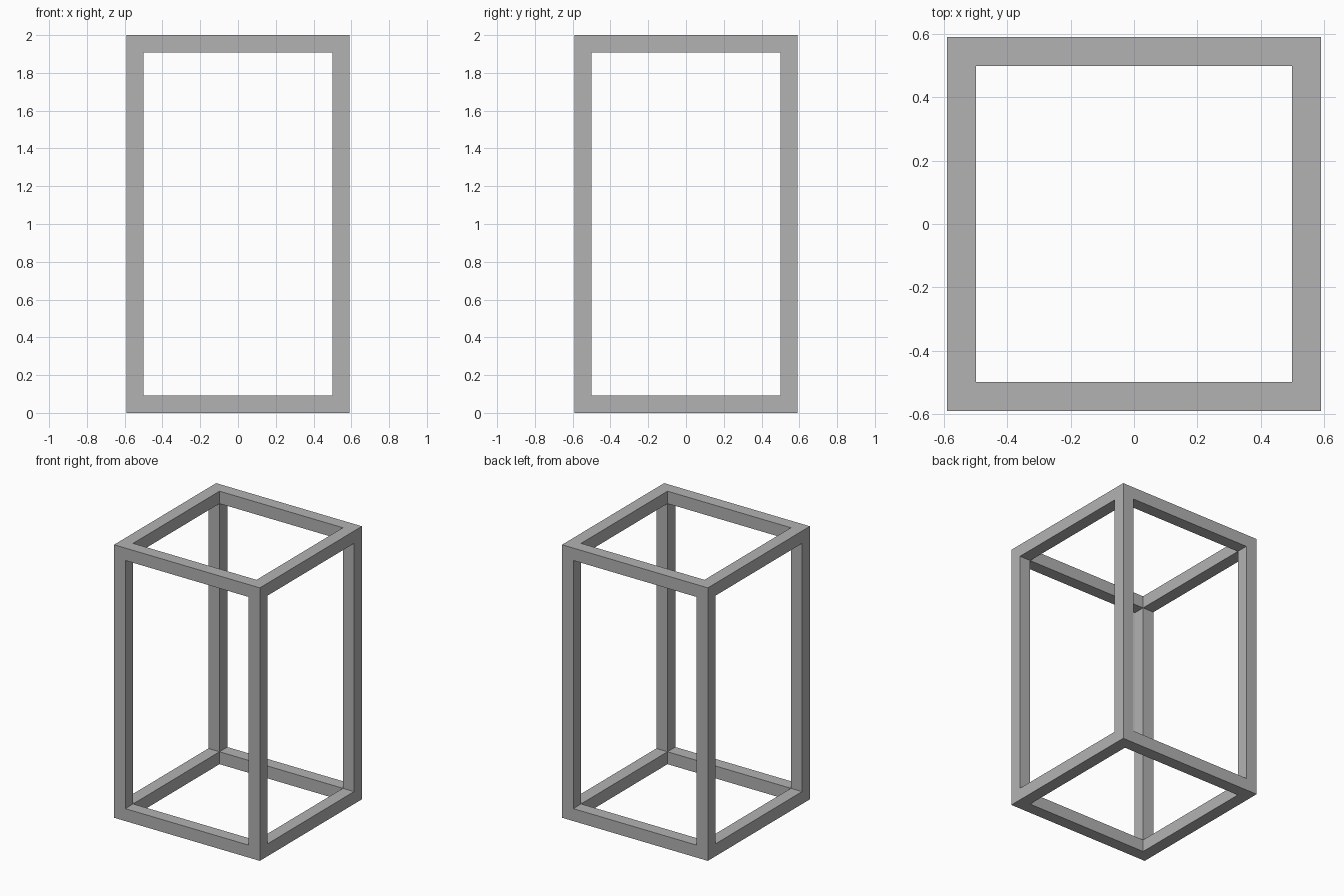
import bpy
import bmesh
from mathutils import Vector

BAR = 1 / 11          # bar thickness
OUTER = 13 / 11       # width and depth
HEIGHT = 2.0

default = bpy.data.objects.get("Cube")
if default:
    bpy.data.objects.remove(default, do_unlink=True)

# Plain grey material
grey = bpy.data.materials.new("grey")
grey.use_nodes = True
colour = (0.448, 0.448, 0.448, 1)
grey.diffuse_color = colour
grey.node_tree.nodes["Principled BSDF"].inputs["Base Color"].default_value = colour

# Solid box standing on the ground
bm = bmesh.new()
bmesh.ops.create_cube(bm, size=1)
bmesh.ops.scale(bm, vec=(OUTER, OUTER, HEIGHT), verts=bm.verts)
bmesh.ops.translate(bm, vec=(0, 0, HEIGHT / 2), verts=bm.verts)

# Inset every side, push the panels inward and open them to leave square bars
panels = list(bm.faces)
bmesh.ops.inset_individual(bm, faces=panels, thickness=BAR, use_even_offset=True)
for panel in panels:
    inward = Vector(panel.normal) * -BAR
    pushed = bmesh.ops.extrude_discrete_faces(bm, faces=[panel])["faces"]
    bmesh.ops.translate(bm, vec=inward, verts=pushed[0].verts)
    bmesh.ops.delete(bm, geom=pushed, context="FACES_ONLY")

# Weld the inner corners where the bars meet
bmesh.ops.remove_doubles(bm, verts=bm.verts, dist=0.001)
bmesh.ops.recalc_face_normals(bm, faces=bm.faces)

mesh = bpy.data.meshes.new("open_box_frame")
bm.to_mesh(mesh)
bm.free()
mesh.materials.append(grey)
frame = bpy.data.objects.new("open_box_frame", mesh)
bpy.context.collection.objects.link(frame)
